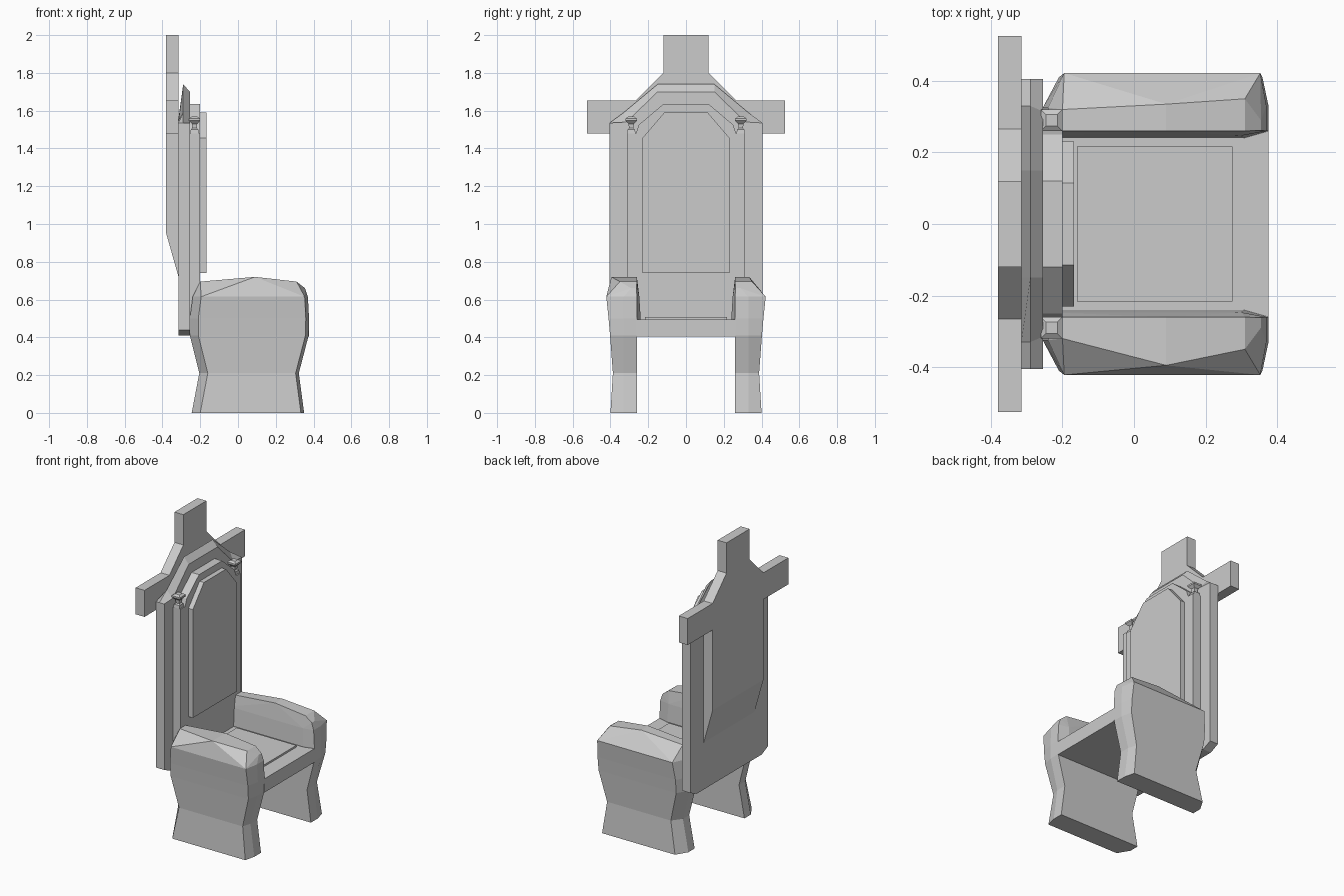
import bpy, bmesh

if "Cube" in bpy.data.objects:
    bpy.data.objects.remove(bpy.data.objects["Cube"])


def finish(bm, name):
    bmesh.ops.remove_doubles(bm, verts=bm.verts, dist=0.0005)
    bmesh.ops.recalc_face_normals(bm, faces=bm.faces)
    me = bpy.data.meshes.new(name)
    bm.to_mesh(me)
    bm.free()
    ob = bpy.data.objects.new(name, me)
    bpy.context.collection.objects.link(ob)
    return ob


def loft(bm, rings, cap_end=True):
    """Bridge rings of equal length with flat faces and cap the ends."""
    vs = [[bm.verts.new(p) for p in r] for r in rings]
    n = len(vs[0])
    for a, b in zip(vs, vs[1:]):
        for i in range(n):
            j = (i + 1) % n
            bm.faces.new((a[i], a[j], b[j], b[i]))
    bm.faces.new(vs[0][::-1])
    if cap_end:
        bm.faces.new(vs[-1])
    return vs


def mirrored(half, x):
    """Full outline in the yz plane from its +y half."""
    return [(x, y, z) for y, z in half] + [(x, -y, z) for y, z in reversed(half)]


def panel(name, back, x0, x1, front=None):
    bm = bmesh.new()
    loft(bm, [mirrored(back, x0), mirrored(front or back, x1)])
    return finish(bm, name)


def box(name, x0, x1, y, z0, z1):
    return panel(name, [(y, z1), (y, z0)], x0, x1)


# Rear cross-shaped frame, tapering into the back at its foot
cross = [(.12, 2), (.12, 1.8), (.265, 1.655), (.525, 1.655), (.525, 1.48), (.265, 1.48)]
panel("rear_frame", cross + [(.265, .95)], -.38, -.315, cross + [(.265, .72)])

# Stepped back panels
panel("back_panel", [(.405, 1.535), (.405, .44), (.34, .41)], -.315, -.255)
panel("middle_panel", [(.12, 1.635), (.25, 1.525), (.265, 1.48), (.313, 1.48), (.313, .41)],
      -.256, -.2)
panel("front_panel", [(.115, 1.59), (.231, 1.455), (.231, .74)], -.201, -.168)

# Ridged crest on top of the back panel
bm = bmesh.new()
loft(bm, [mirrored([(.15, 1.56), (.33, 1.545), (.405, 1.535)], -.315),
          mirrored([(.15, 1.74), (.33, 1.59), (.405, 1.535)], -.29),
          mirrored([(.15, 1.70), (.315, 1.54), (.405, 1.535)], -.255)])
finish(bm, "back_crest")

# Square finials on the middle panel shoulders
finial = [(1.478, .023), (1.5, .02), (1.507, .012), (1.53, .014), (1.547, .03),
          (1.558, .03), (1.568, .016)]
for side, s in (("left", 1), ("right", -1)):
    bm = bmesh.new()
    loft(bm, [[(-.23 + a * h, s * .29 + b * h, z)
               for a, b in ((-1, -1), (1, -1), (1, 1), (-1, 1))] for z, h in finial])
    finish(bm, side + "_finial")

# Seat and thin cushion
box("seat", -.255, .376, .262, .405, .495)
box("cushion", -.16, .275, .216, .49, .507)

# Armrests: waisted slab legs with faceted tops (z, back x, front x, inner y, outer y)
levels = [(0, -.245, .35, .26, .40), (.21, -.205, .322, .26, .387),
          (.41, -.255, .374, .26, .402), (.5, -.255, .376, .24, .41),
          (.615, -.24, .37, .247, .422)]
for side, s, bulge in (("left", 1, .335), ("right", -1, .395)):
    bm = bmesh.new()
    rings = [[(xb, s * yi, z), (xb, s * .325, z), (xb + .045, s * yo, z),
              (xf - .017, s * yo, z), (xf, s * .33, z), (xf, s * .26, z),
              (xf - .07, s * yi, z)] for z, xb, xf, yi, yo in levels]
    vs = loft(bm, rings, cap_end=False)
    top = [(-.2, .26, .695), (-.2, .32, .695), (.09, .26, .72), (.09, bulge, .72),
           (.31, .26, .695), (.31, .35, .695), (.355, .29, .66), (.355, .262, .66)]
    # Hull the top points over the last ring, then drop the hidden underside
    pts = [bm.verts.new(v.co) for v in vs[-1]]
    pts += [bm.verts.new((x, s * y, z)) for x, y, z in top]
    bmesh.ops.convex_hull(bm, input=pts)
    bm.normal_update()
    under = [f for f in bm.faces if all(abs(v.co.z - .615) < 1e-4 for v in f.verts)]
    bmesh.ops.delete(bm, geom=under, context='FACES')
    finish(bm, side + "_armrest")
